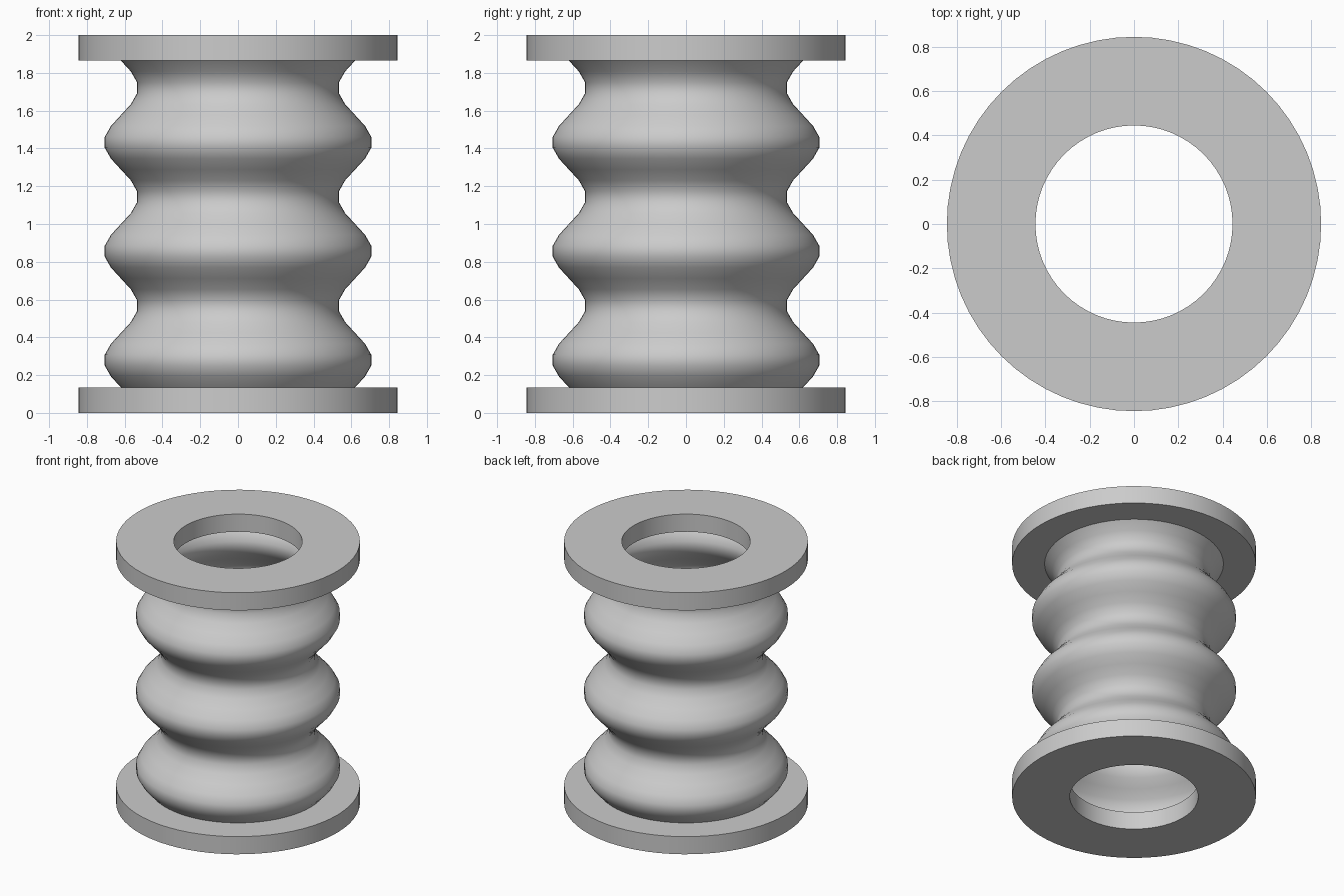
import bpy
import math

cube = bpy.data.objects.get("Cube")
if cube:
    bpy.data.objects.remove(cube, do_unlink=True)

SEGMENTS = 64
HEIGHT = 2.0
FLANGE = 0.135           # flange thickness
OUTER, BORE = 0.845, 0.445
MEAN, WAVE = 0.62, 0.09  # bellows radius and wave depth
FOLDS, STEPS = 3, 10     # folds, and rings per fold

grey = bpy.data.materials.new("plain_grey")
grey.use_nodes = True
colour = (0.6, 0.6, 0.6, 1)
grey.diffuse_color = colour
grey.node_tree.nodes["Principled BSDF"].inputs["Base Color"].default_value = colour


def lathe(name, profile, closed):
    """Revolve (radius, z) points about the z axis."""
    verts = []
    for r, z in profile:
        for s in range(SEGMENTS):
            a = 2 * math.pi * s / SEGMENTS
            verts.append((r * math.cos(a), r * math.sin(a), z))
    n = len(profile)
    faces = []
    for i in range(n if closed else n - 1):
        low, high = i * SEGMENTS, (i + 1) % n * SEGMENTS
        for s in range(SEGMENTS):
            t = (s + 1) % SEGMENTS
            faces.append((low + s, low + t, high + t, high + s))
    mesh = bpy.data.meshes.new(name)
    mesh.from_pydata(verts, [], faces)
    mesh.materials.append(grey)
    obj = bpy.data.objects.new(name, mesh)
    bpy.context.collection.objects.link(obj)
    bpy.ops.object.select_all(action="DESELECT")
    obj.select_set(True)
    bpy.context.view_layer.objects.active = obj
    bpy.ops.object.shade_smooth_by_angle(angle=math.radians(40))
    return obj


# End flanges: flat rings with a square section
for name, z in (("bottom_flange", 0), ("top_flange", HEIGHT - FLANGE)):
    top = z + FLANGE
    lathe(name, [(BORE, z), (OUTER, z), (OUTER, top), (BORE, top)], True)

# Corrugated sleeve: a sine wave revolved between the flanges
rings = FOLDS * STEPS
span = HEIGHT - 2 * FLANGE
wave = [(MEAN + WAVE * math.sin(2 * math.pi * i / STEPS), FLANGE + span * i / rings)
        for i in range(rings + 1)]
lathe("bellows_sleeve", wave, False)
